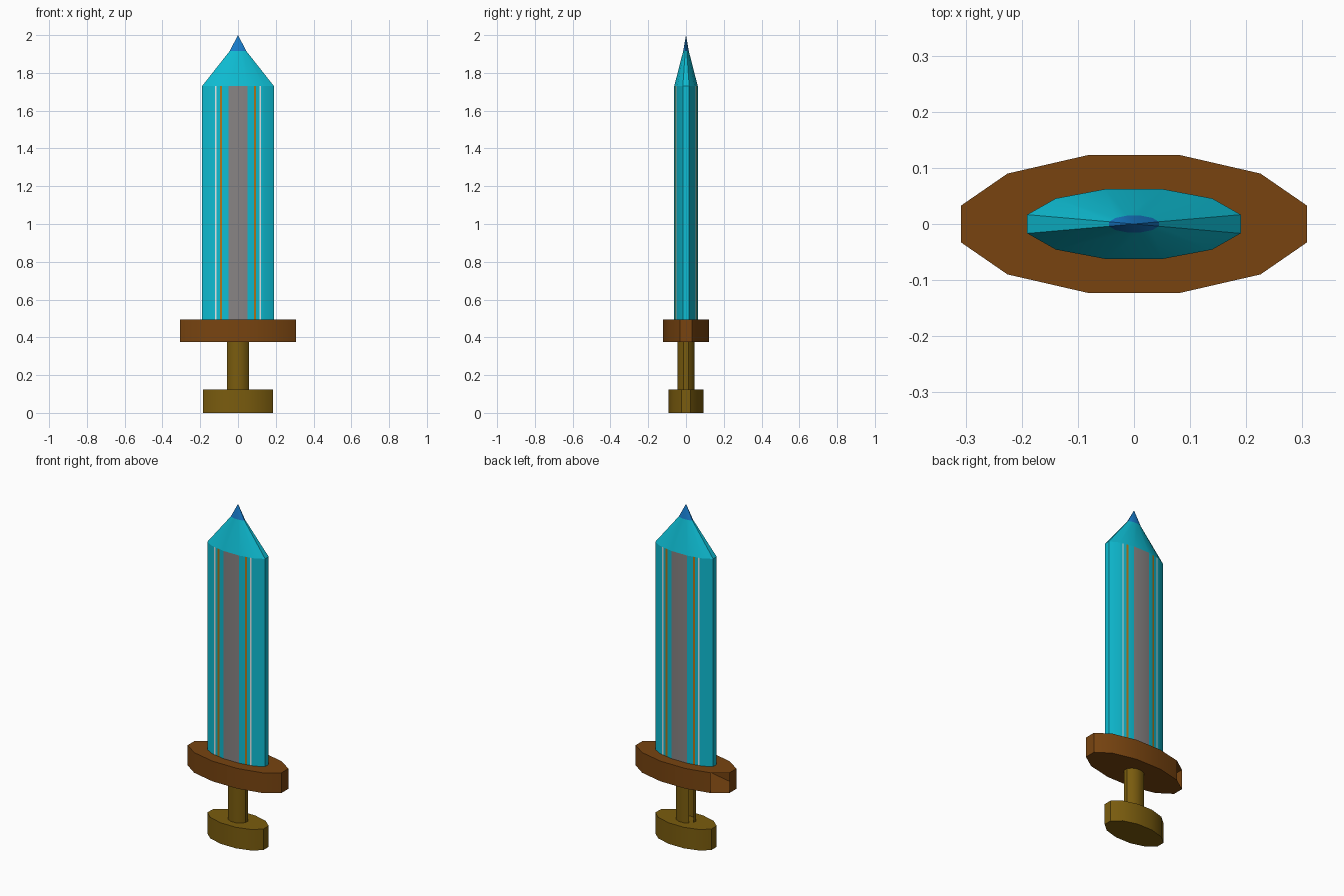
import bpy, bmesh, math

cube = bpy.data.objects.get("Cube")
if cube:
    bpy.data.objects.remove(cube, do_unlink=True)


def material(name, rgb):
    """Flat material from 0-255 sRGB values, stored as linear."""
    lin = [(c / 255 / 12.92) if c < 11 else ((c / 255 + 0.055) / 1.055) ** 2.4 for c in rgb]
    m = bpy.data.materials.new(name)
    m.use_nodes = True
    m.diffuse_color = (*lin, 1)
    m.node_tree.nodes["Principled BSDF"].inputs["Base Color"].default_value = (*lin, 1)
    return m


CYAN = material("blade cyan", (14, 188, 210))
BLUE = material("tip blue", (24, 124, 204))
GREY = material("fuller grey", (136, 132, 132))
ORANGE = material("stripe orange", (176, 118, 24))
WHITE = material("stripe white", (235, 238, 238))
BROWN = material("guard brown", (120, 68, 16))
OLIVE = material("grip olive", (122, 92, 14))


def oval(rx, ry):
    """Twelve-sided oval with flats facing the four axes."""
    angles = [math.radians(15 + 30 * k) for k in range(12)]
    return [(rx * math.cos(a), ry * math.sin(a)) for a in angles]


def loft(name, rings, mats, apex=None, bottom=True, top=True, open_side=None, rule=None):
    """Join (outline, z) rings into a body, with optional caps, apex and open side."""
    bm = bmesh.new()
    loops = [[bm.verts.new((x, y, z)) for x, y in pts] for pts, z in rings]
    n = len(loops[0])
    for a, b in zip(loops, loops[1:]):
        for k in range(n):
            if k != open_side:
                j = (k + 1) % n
                bm.faces.new((a[k], a[j], b[j], b[k]))
    if bottom:
        bm.faces.new(loops[0][::-1])
    if apex is not None:
        tip = bm.verts.new((0, 0, apex))
        for k in range(n):
            bm.faces.new((loops[-1][k], loops[-1][(k + 1) % n], tip))
    elif top:
        bm.faces.new(loops[-1])
    if rule:
        for f in bm.faces:
            f.material_index = rule(f.calc_center_median())
    me = bpy.data.meshes.new(name)
    bm.to_mesh(me)
    bm.free()
    for m in mats:
        me.materials.append(m)
    ob = bpy.data.objects.new(name, me)
    bpy.context.collection.objects.link(ob)
    bpy.ops.object.select_all(action='DESELECT')
    ob.select_set(True)
    bpy.context.view_layer.objects.active = ob
    bpy.ops.object.shade_smooth_by_angle(angle=math.radians(30))
    return ob


# Handle: pommel, grip and guard (grip and guard have one open back facet)
loft("pommel", [(oval(0.191, 0.095), 0), (oval(0.191, 0.095), 0.125)], [OLIVE])
loft("grip", [(oval(0.0606, 0.0466), 0.125), (oval(0.0606, 0.0466), 0.375)], [OLIVE],
     bottom=False, top=False, open_side=4)
loft("guard", [(oval(0.319, 0.127), 0.375), (oval(0.319, 0.127), 0.495)], [BROWN], open_side=4)

# Blade outline: the oval with extra points where the stripes begin and end
RX, RY = 0.197, 0.0645
corner = oval(RX, RY)
(x1, y1), (x2, y2) = corner[1], corner[2]
stripe_pts = [(x, y1 + (y2 - y1) * (x1 - x) / (x1 - x2)) for x in (0.123, 0.114, 0.096, 0.084)]
quarter = [corner[0], corner[1]] + stripe_pts + [corner[2]]
half = quarter + [(-x, y) for x, y in reversed(quarter)]
outline = half + [(-x, -y) for x, y in half]


def stripe_rule(c):
    if abs(c.y) < 0.02:
        return 0
    x = abs(c.x)
    if x < 0.03:
        return 1
    if 0.084 < x < 0.096:
        return 2
    return 3 if 0.114 < x < 0.123 else 0


loft("blade", [(outline, 0.49), (outline, 1.73)], [CYAN, GREY, ORANGE, WHITE],
     bottom=False, top=False, rule=stripe_rule)

# Tapering point and its blue tip
neck = oval(0.046, 0.0155)
loft("blade_point", [(corner, 1.73), (neck, 1.915)], [CYAN], bottom=False, top=False)
loft("blade_tip", [(neck, 1.915)], [BLUE], apex=2.0, bottom=False)
